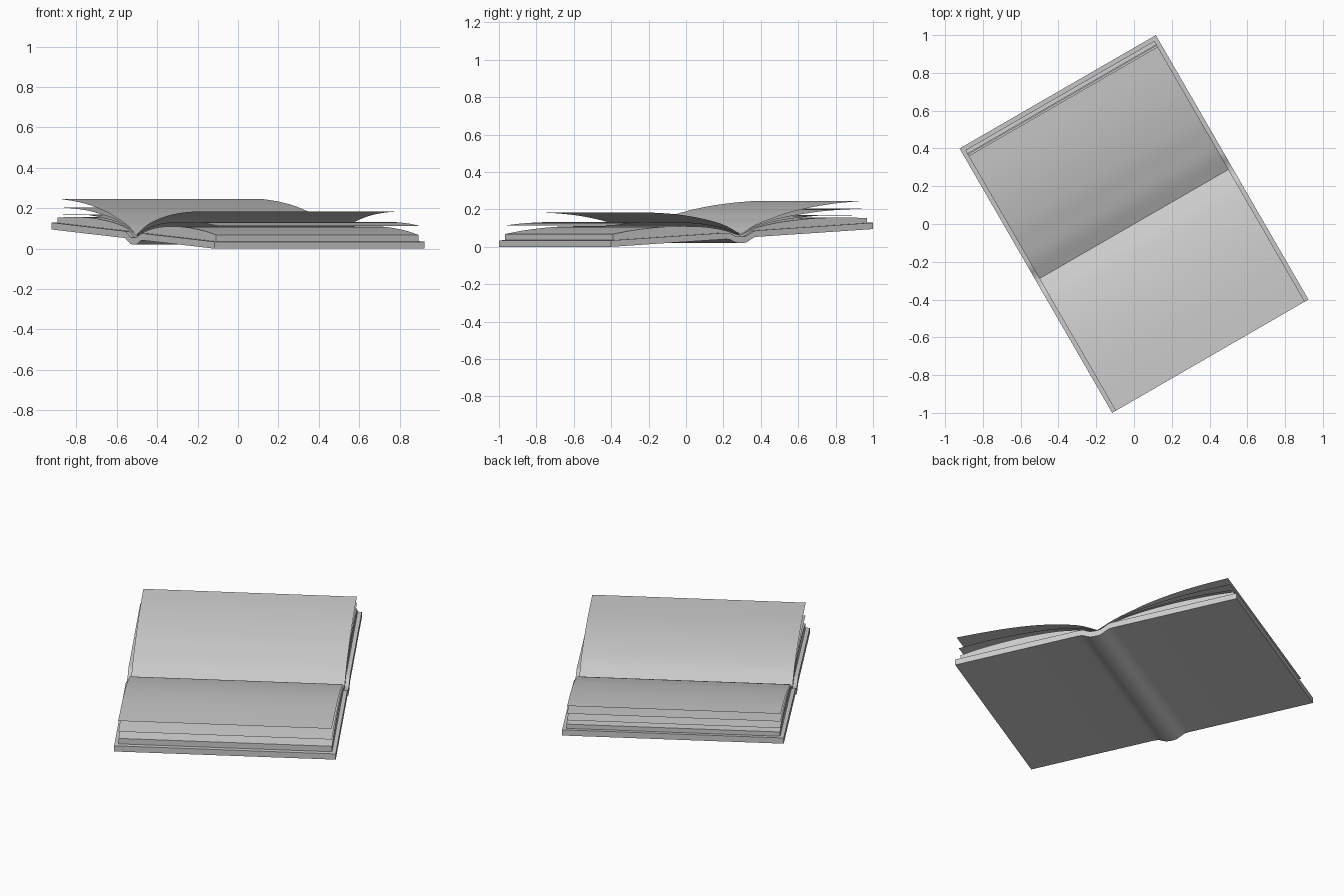
import bpy, bmesh, math
from mathutils import Vector

if "Cube" in bpy.data.objects:
    bpy.data.objects.remove(bpy.data.objects["Cube"])

TURN = math.radians(30)      # the whole book lies turned on the ground
PAGE, COVER = 0.578, 0.6     # half lengths along the spine


def smooth_curve(pts, steps=6):
    """Catmull-Rom curve through (across, height) points."""
    p = [Vector(q) for q in pts]
    p = [2 * p[0] - p[1]] + p + [2 * p[-1] - p[-2]]
    out = []
    for a, b, c, d in zip(p, p[1:], p[2:], p[3:]):
        for i in range(steps):
            t = i / steps
            out.append(0.5 * (2 * b + (c - a) * t + (2 * a - 5 * b + 4 * c - d) * t * t
                              + (3 * b - a - 3 * c + d) * t ** 3))
    return out + [p[-2]]


def make(name, upper, half, lower=None):
    """Extrude a profile along the spine: open sheet, or solid between two curves."""
    bm = bmesh.new()

    def strip(curve):
        return [[bm.verts.new((s * half, q[0], q[1])) for q in curve] for s in (-1, 1)]

    a, b = strip(upper)
    n = len(a)
    for i in range(n - 1):
        bm.faces.new((a[i], a[i + 1], b[i + 1], b[i]))
    if lower:
        c, d = strip(lower)
        for i in range(n - 1):
            bm.faces.new((c[i], d[i], d[i + 1], c[i + 1]))
            bm.faces.new((a[i], c[i], c[i + 1], a[i + 1]))
            bm.faces.new((b[i], b[i + 1], d[i + 1], d[i]))
        bm.faces.new((a[0], b[0], d[0], c[0]))
        bm.faces.new((a[-1], c[-1], d[-1], b[-1]))
        bmesh.ops.recalc_face_normals(bm, faces=bm.faces)
    else:
        bm.normal_update()
        for f in bm.faces:
            if f.normal.z < 0:
                f.normal_flip()
    me = bpy.data.meshes.new(name)
    bm.to_mesh(me)
    bm.free()
    ob = bpy.data.objects.new(name, me)
    bpy.context.collection.objects.link(ob)
    ob.rotation_euler.z = TURN
    bpy.context.view_layer.objects.active = ob
    bpy.ops.object.select_all(action='DESELECT')
    ob.select_set(True)
    bpy.ops.object.shade_smooth_by_angle(angle=math.radians(35))
    return ob


# Cover with rounded spine sagging in the middle
under = [(-0.808, 0.0), (-0.45, 0.021), (-0.1, 0.041), (-0.075, 0.039), (-0.05, 0.027),
         (-0.03, 0.021), (0.0, 0.02), (0.025, 0.023), (0.05, 0.037), (0.075, 0.051),
         (0.1, 0.054), (0.45, 0.074), (0.808, 0.095)]
make("cover", [(v, z + 0.034) for v, z in under], COVER, under)


def cover_top(v):
    for (v0, z0), (v1, z1) in zip(under, under[1:]):
        if v0 <= v <= v1:
            return z0 + (z1 - z0) * (v - v0) / (v1 - v0) + 0.034


# Closed page blocks on each half
blocks = {
    "front_page_block": [(0, 0.062), (-0.05, 0.075), (-0.12, 0.093), (-0.25, 0.108),
                         (-0.45, 0.108), (-0.65, 0.09), (-0.785, 0.068)],
    "back_page_block": [(0, 0.062), (0.05, 0.083), (0.12, 0.107), (0.25, 0.132),
                        (0.45, 0.152), (0.65, 0.157), (0.785, 0.153)],
}
for name, pts in blocks.items():
    top = smooth_curve(pts)
    make(name, top, PAGE, [(q[0], cover_top(q[0])) for q in top])

# Loose sheets fanning out from the gutter
sheets = {
    "front_sheet_low": [(0, 0.066), (-0.1, 0.1), (-0.25, 0.125), (-0.45, 0.133),
                        (-0.65, 0.127), (-0.795, 0.113)],
    "front_sheet_top": [(0, 0.07), (-0.1, 0.117), (-0.22, 0.148), (-0.35, 0.169),
                        (-0.5, 0.181), (-0.65, 0.184), (-0.808, 0.183)],
    "back_sheet_low": [(0, 0.064), (0.1, 0.107), (0.25, 0.141), (0.45, 0.164),
                       (0.6, 0.17), (0.765, 0.167)],
    "back_sheet_middle": [(0, 0.067), (0.1, 0.113), (0.25, 0.153), (0.45, 0.184),
                          (0.6, 0.197), (0.76, 0.204)],
    "back_sheet_top": [(0, 0.07), (0.1, 0.118), (0.2, 0.152), (0.3, 0.182),
                       (0.45, 0.213), (0.6, 0.233), (0.75, 0.245)],
}
for name, pts in sheets.items():
    make(name, smooth_curve(pts), PAGE)
